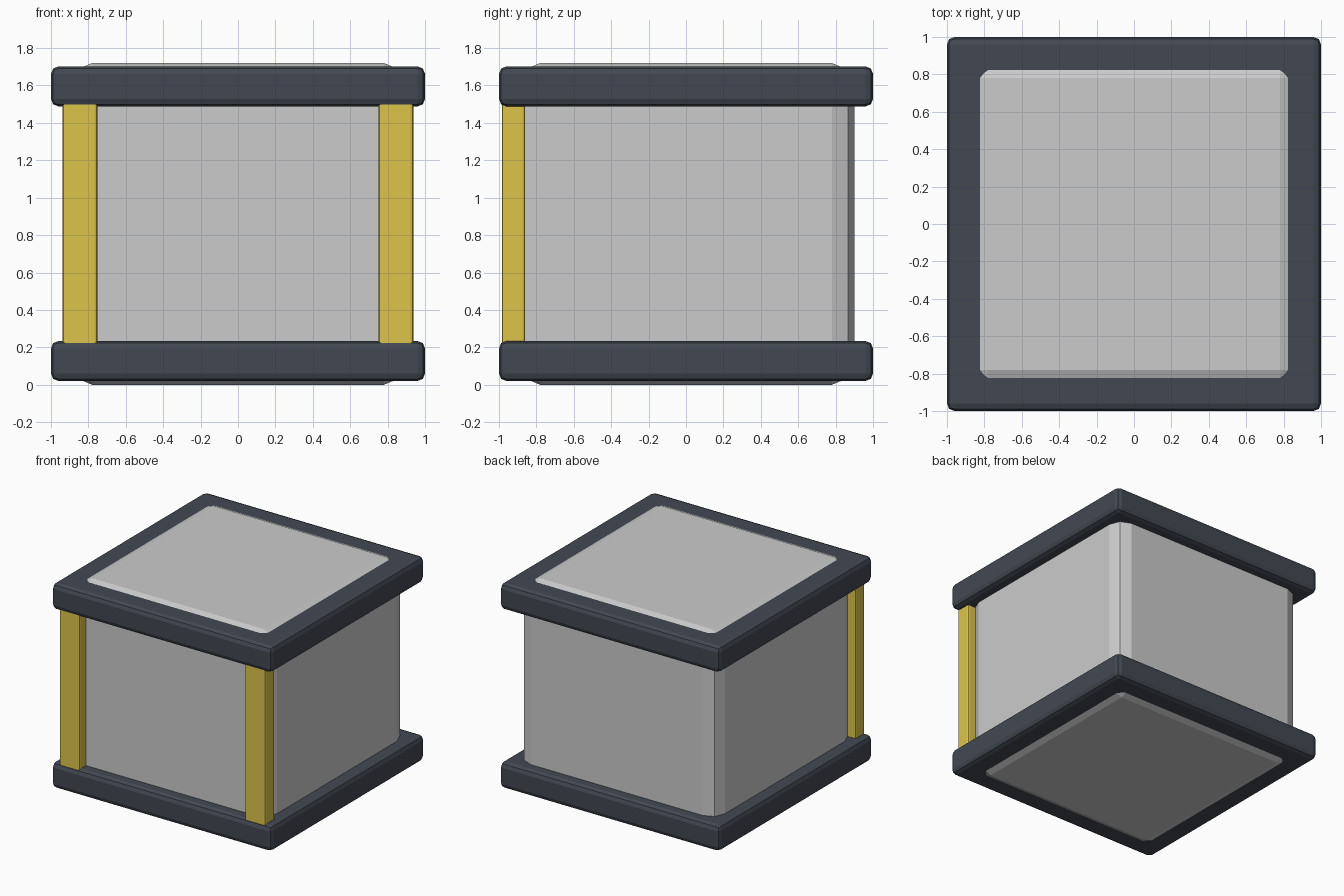
import bpy

if "Cube" in bpy.data.objects:
    bpy.data.objects.remove(bpy.data.objects["Cube"])


def material(name, color):
    m = bpy.data.materials.new(name)
    m.diffuse_color = (*color, 1)
    m.use_nodes = True
    m.node_tree.nodes["Principled BSDF"].inputs["Base Color"].default_value = m.diffuse_color
    return m


def bevelled_box(name, low, high, width, segments, mat=None):
    centre = [(a + b) / 2 for a, b in zip(low, high)]
    bpy.ops.mesh.primitive_cube_add(size=1, location=centre)
    ob = bpy.context.object
    ob.name = name
    ob.scale = [b - a for a, b in zip(low, high)]
    bpy.ops.object.transform_apply(location=False, rotation=False, scale=True)
    bev = ob.modifiers.new("bevel", 'BEVEL')
    bev.width = width
    bev.segments = segments
    if mat:
        ob.data.materials.append(mat)
    return ob


dark = material("dark_frame", (0.055, 0.065, 0.085))
yellow = material("yellow_post", (0.72, 0.56, 0.07))

# Main crate body, poking slightly through both frames
bevelled_box("crate_body", (-0.9, -0.9, 0), (0.9, 0.9, 1.72), 0.12, 2)

# Dark slabs around bottom and top
for name, z in (("bottom_frame", 0.02), ("top_frame", 1.488)):
    bevelled_box(name, (-1, -1, z), (1, 1, z + 0.214), 0.04, 2, dark)

# Yellow posts on the front corners
for name, x in (("left_post", -0.845), ("right_post", 0.845)):
    bevelled_box(name, (x - 0.093, -0.985, 0.2), (x + 0.093, -0.86, 1.52), 0.015, 2, yellow)
